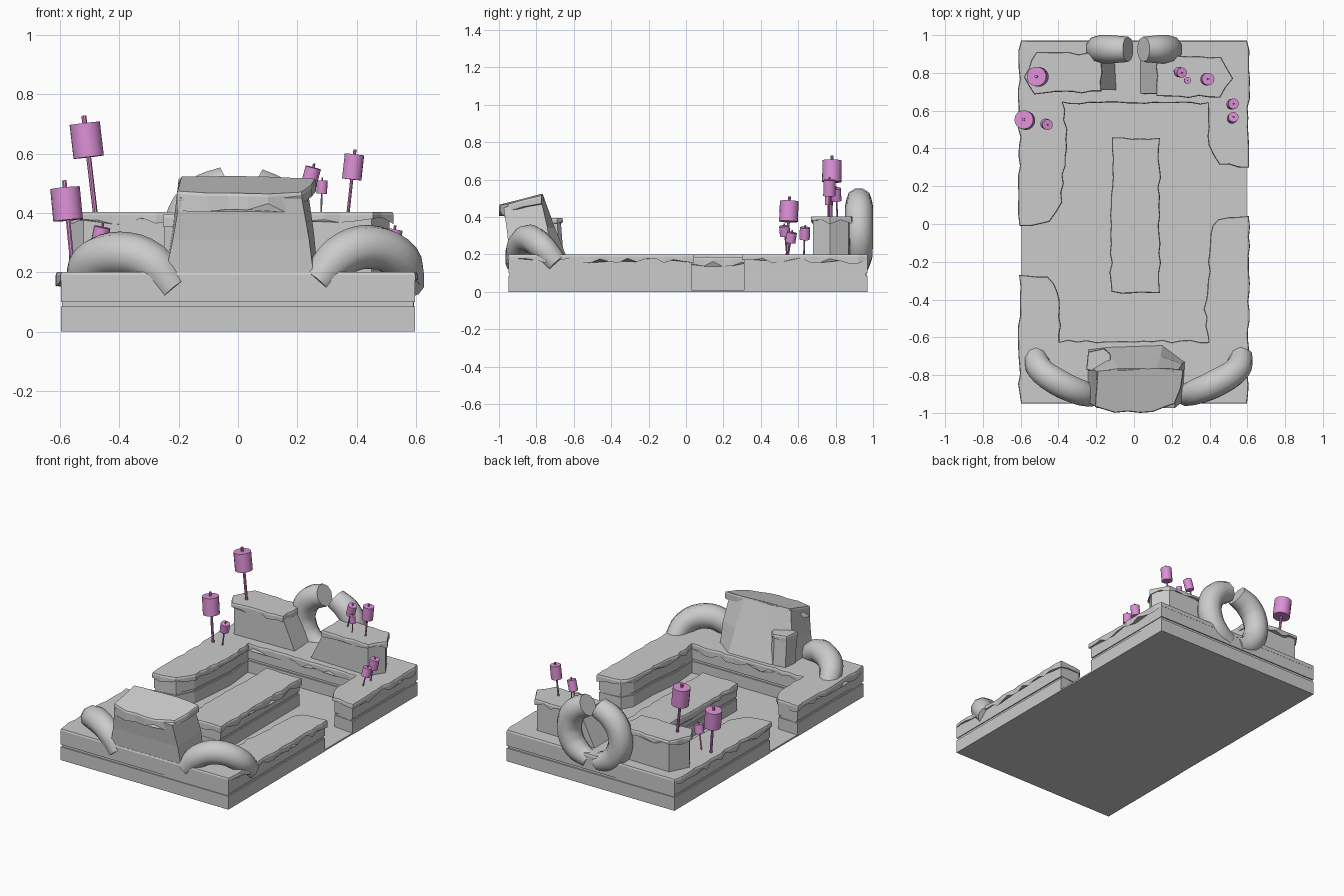
import bpy, bmesh, math, random
from mathutils import Vector

if "Cube" in bpy.data.objects:
    bpy.data.objects.remove(bpy.data.objects["Cube"])

random.seed(4)


def mesh_object(name, bm):
    bmesh.ops.recalc_face_normals(bm, faces=bm.faces)
    me = bpy.data.meshes.new(name)
    bm.to_mesh(me)
    bm.free()
    ob = bpy.data.objects.new(name, me)
    bpy.context.collection.objects.link(ob)
    return ob


def loft(name, rings):
    """Skin a stack of closed rings and cap both ends."""
    bm = bmesh.new()
    vs = [[bm.verts.new(p) for p in r] for r in rings]
    n = len(rings[0])
    for a, b in zip(vs, vs[1:]):
        for i in range(n):
            j = (i + 1) % n
            bm.faces.new((a[i], a[j], b[j], b[i]))
    bm.faces.new(vs[0][::-1])
    bm.faces.new(vs[-1])
    return mesh_object(name, bm)


def resample(pts, step):
    out = []
    for a, b in zip(pts, pts[1:] + pts[:1]):
        a, b = Vector(a), Vector(b)
        n = max(1, round((b - a).length / step))
        out += [a.lerp(b, i / n) for i in range(n)]
    return out


def normals(pts):
    res = []
    for i, p in enumerate(pts):
        t = pts[(i + 1) % len(pts)] - pts[i - 1]
        res.append(Vector((t.y, -t.x)).normalized())
    return res


def ragged_cap(name, outline, top, thick=0.04, step=0.05, out=0.012):
    """Dripping layer with a wavy edge; outline runs counter-clockwise."""
    pts = resample(outline, step)
    low, mid, high = [], [], []
    for p, n in zip(pts, normals(pts)):
        flush = p.y < -0.945 and p.y > -0.955 or p.y > 0.965
        d = 0.001 if flush else out * random.uniform(0.3, 1.5)
        drop = thick * (0.7 if flush else random.uniform(0.45, 1.25))
        q, e = p + n * d, p + n * (d - 0.004)
        z = top(p.x, p.y)
        low.append((*q, z - drop))
        mid.append((*q, z - 0.01))
        high.append((*e, z))
    loft(name, [low, mid, high])


def layered_block(name, outline, height):
    """Wall with a groove round the middle and a ragged top layer."""
    pts = resample(outline, 10)
    ns = normals(pts)
    rings = []
    for z, d in ((0, 0), (0.085, 0), (0.085, -0.008), (0.1, -0.008),
                 (0.1, 0), (height - 0.012, 0)):
        rings.append([(*(p + n * d), z) for p, n in zip(pts, ns)])
    loft(name, rings)
    ragged_cap(name + "_top_layer", outline, lambda x, y: height)


def tube(name, pts, radii, depth):
    cu = bpy.data.curves.new(name, 'CURVE')
    cu.dimensions = '3D'
    cu.bevel_depth, cu.bevel_resolution = depth, 3
    cu.resolution_u, cu.use_fill_caps = 4, True
    sp = cu.splines.new('BEZIER')
    sp.bezier_points.add(len(pts) - 1)
    for b, p, r in zip(sp.bezier_points, pts, radii):
        b.co, b.radius = p, r
        b.handle_left_type = b.handle_right_type = 'AUTO'
    ob = bpy.data.objects.new(name, cu)
    bpy.context.collection.objects.link(ob)
    bpy.ops.object.select_all(action='DESELECT')
    ob.select_set(True)
    bpy.context.view_layer.objects.active = ob
    bpy.ops.object.convert(target='MESH')
    bpy.ops.object.shade_smooth_by_angle(angle=math.radians(40))


# floor
bm = bmesh.new()
bmesh.ops.create_cube(bm, size=1)
for v in bm.verts:
    v.co = (v.co.x * 1.19, v.co.y * 1.9 + 0.01, (v.co.z + 0.5) * 0.01)
mesh_object("floor", bm)

# raised rims and middle block
W, F, B = 0.597, -0.95, 0.97
layered_block("front_rim", [
    (-W, F), (W, F), (W, 0.03), (0.45, 0.02), (0.41, -0.05), (0.41, -0.25),
    (0.385, -0.45), (0.4, -0.63), (-0.4, -0.63), (-0.4, -0.4),
    (-0.46, -0.285), (-W, -0.28)], 0.2)
layered_block("back_rim", [
    (W, B), (-W, B), (-W, 0.0), (-0.45, 0.015), (-0.395, 0.12),
    (-0.365, 0.45), (-0.385, 0.65), (0.4, 0.65), (0.405, 0.42),
    (0.46, 0.325), (W, 0.31)], 0.2)
layered_block("middle_block", [
    (-0.115, -0.355), (0.125, -0.355), (0.125, 0.445), (-0.105, 0.445)], 0.185)

# back ledges, sloping on their inner ends
ledges = {
    "left_ledge": ([(-0.52, 0.7), (-0.18, 0.71), (-0.19, 0.89),
                    (-0.51, 0.9), (-0.57, 0.78)], (1, 2)),
    "right_ledge": ([(0.13, 0.69), (0.45, 0.68), (0.51, 0.77),
                     (0.45, 0.87), (0.13, 0.88)], (4, 0)),
}
for name, (top, slope) in ledges.items():
    s = 0.09 if name[0] == "l" else -0.1
    base = [(x + (s if i in slope else 0), y, 0.19) for i, (x, y) in enumerate(top)]
    loft(name, [base, [(x, y, 0.39) for x, y in top]])
    ragged_cap(name + "_top_layer", top, lambda x, y: 0.403, 0.035)

# front rock, leaning forward
loft("front_rock", [
    [(-0.245, -0.945, 0.19), (0.255, -0.945, 0.19), (0.27, -0.73, 0.19),
     (0.15, -0.64, 0.19), (-0.15, -0.65, 0.19), (-0.245, -0.74, 0.19)],
    [(-0.22, -0.955, 0.31), (0.24, -0.955, 0.31), (0.255, -0.74, 0.34),
     (0.14, -0.7, 0.34), (-0.12, -0.7, 0.34), (-0.22, -0.76, 0.34)],
    [(-0.195, -0.975, 0.45), (0.215, -0.975, 0.45), (0.23, -0.78, 0.515),
     (0.12, -0.765, 0.52), (-0.08, -0.765, 0.52), (-0.2, -0.78, 0.515)]])
ragged_cap("front_rock_top_layer", [
    (-0.2, -0.96), (-0.1, -0.985), (0.1, -0.985), (0.215, -0.95),
    (0.25, -0.78), (0.1, -0.77), (-0.19, -0.78)],
    lambda x, y: 0.525 + 0.27 * (y + 0.77) - 0.03 * max(0, x), 0.055, 0.07)

# small rock beside it
small = [(-0.25, -0.77), (-0.13, -0.77), (-0.13, -0.69), (-0.16, -0.67), (-0.24, -0.68)]
loft("small_rock", [[(x, y + 0.015, 0.19) for x, y in small],
                    [(x, y, 0.385) for x, y in small]])
ragged_cap("small_rock_top_layer", small, lambda x, y: 0.395, 0.035, 0.06, 0.008)

# front curved horns
taper = (0.8, 0.95, 1, 0.95, 0.75)
tube("front_left_horn", [(-0.525, -0.685, 0.14), (-0.495, -0.77, 0.23), (-0.4, -0.84, 0.262),
                         (-0.29, -0.89, 0.23), (-0.215, -0.91, 0.14)], taper, 0.075)
tube("front_right_horn", [(0.57, -0.69, 0.15), (0.545, -0.77, 0.24), (0.44, -0.84, 0.285),
                          (0.34, -0.885, 0.25), (0.265, -0.91, 0.165)], taper, 0.075)

# broken ring at the back, in two halves
for name, a0, a1 in (("ring_left_half", 100, 262), ("ring_right_half", 74, -78)):
    arc = [math.radians(a0 + (a1 - a0) * i / 5) for i in range(6)]
    tube(name, [(0.183 * math.cos(a), 0.925, 0.32 + 0.178 * math.sin(a)) for a in arc],
         (0.9, 1, 1, 1, 0.95, 0.75), 0.075)

# pink cylinders on sticks
pink = bpy.data.materials.new("pink")
pink.diffuse_color = (0.72, 0.28, 0.68, 1)
pink.use_nodes = True
pink.node_tree.nodes["Principled BSDF"].inputs["Base Color"].default_value = pink.diffuse_color


def rod(name, a, b, r, sides):
    a, b = Vector(a), Vector(b)
    bm = bmesh.new()
    bmesh.ops.create_cone(bm, cap_ends=True, segments=sides, radius1=r,
                          radius2=r, depth=(b - a).length)
    ob = mesh_object(name, bm)
    ob.location = (a + b) / 2
    ob.rotation_mode = 'QUATERNION'
    ob.rotation_quaternion = (b - a).to_track_quat('Z', 'Y')
    ob.data.materials.append(pink)
    bpy.ops.object.select_all(action='DESELECT')
    ob.select_set(True)
    bpy.context.view_layer.objects.active = ob
    bpy.ops.object.shade_smooth_by_angle(angle=math.radians(40))


# stick base, cylinder centre, radius, height
sweets = [
    ((-0.48, 0.775, 0.39), (-0.51, 0.78, 0.645), 0.052, 0.115),
    ((-0.555, 0.54, 0.19), (-0.578, 0.55, 0.43), 0.05, 0.11),
    ((-0.49, 0.54, 0.19), (-0.463, 0.528, 0.325), 0.028, 0.055),
    ((0.21, 0.81, 0.39), (0.245, 0.803, 0.52), 0.027, 0.068),
    ((0.28, 0.76, 0.39), (0.283, 0.76, 0.487), 0.018, 0.045),
    ((0.37, 0.765, 0.39), (0.388, 0.767, 0.555), 0.033, 0.085),
    ((0.5, 0.63, 0.19), (0.522, 0.635, 0.312), 0.028, 0.065),
    ((0.505, 0.545, 0.19), (0.522, 0.562, 0.29), 0.027, 0.055),
]
for i, (base, mid, r, h) in enumerate(sweets):
    base, mid = Vector(base), Vector(mid)
    d = (mid - base).normalized()
    rod(f"sweet_{i + 1}", mid - d * h / 2, mid + d * h / 2, r, 16)
    rod(f"stick_{i + 1}", base, mid + d * (h / 2 + r * 0.5), r * 0.16, 8)
